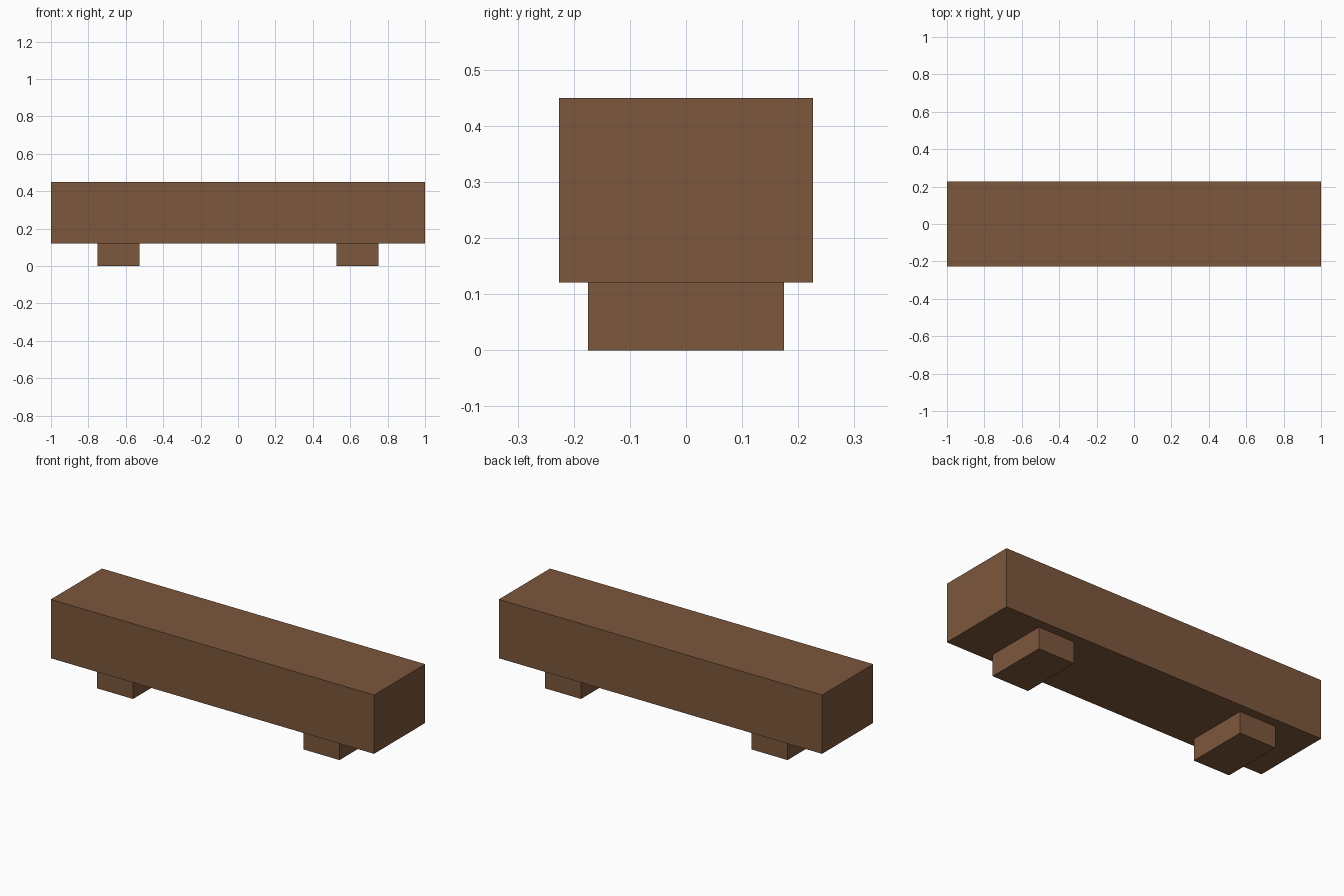
import bpy

if "Cube" in bpy.data.objects:
    bpy.data.objects.remove(bpy.data.objects["Cube"])

# One plain brown wood colour
wood = bpy.data.materials.new("brown wood")
wood.diffuse_color = (0.205, 0.095, 0.045, 1)
wood.use_nodes = True
wood.node_tree.nodes["Principled BSDF"].inputs["Base Color"].default_value = wood.diffuse_color


def box(name, centre, size):
    bpy.ops.mesh.primitive_cube_add(size=1, location=centre)
    ob = bpy.context.object
    ob.name = name
    ob.scale = size
    bpy.ops.object.transform_apply(location=False, rotation=False, scale=True)
    ob.data.materials.append(wood)
    return ob


TOP, FOOT_H = 0.45, 0.121

# Long squared beam forming the seat
box("bench_beam", (0, 0, (TOP + FOOT_H) / 2), (2.0, 0.452, TOP - FOOT_H))

# Two block feet, mirrored left and right
for side, sign in (("left", -1), ("right", 1)):
    box(side + "_foot", (sign * 0.639, 0, FOOT_H / 2), (0.224, 0.35, FOOT_H))
